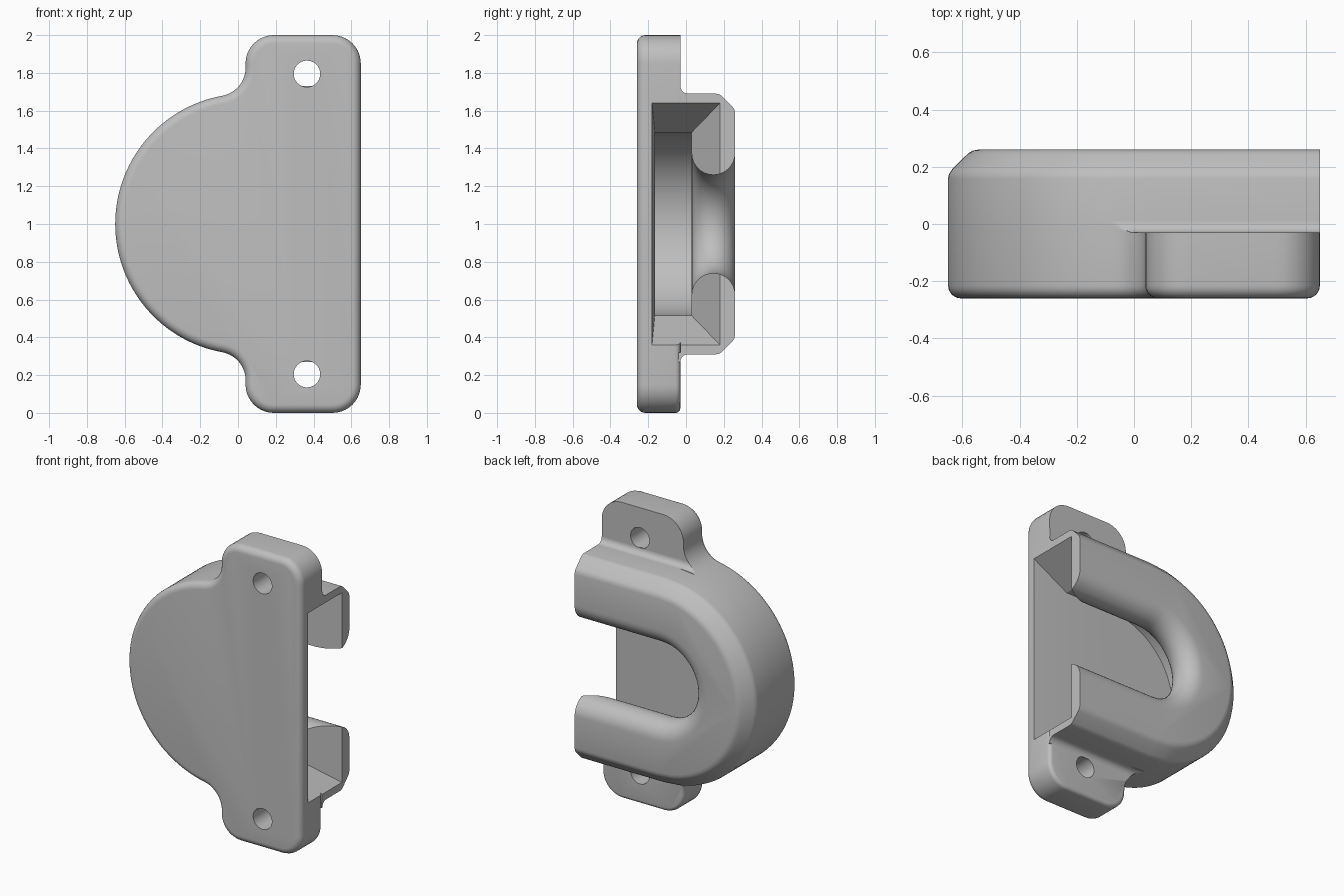
import bpy, bmesh
from math import sin, cos, pi, radians, atan2, sqrt, hypot
from mathutils import Vector

cube = bpy.data.objects.get("Cube")
if cube:
    bpy.data.objects.remove(cube)

grey = bpy.data.materials.new("light grey")
grey.use_nodes = True
colour = (0.52, 0.52, 0.52, 1)
grey.diffuse_color = colour
grey.node_tree.nodes["Principled BSDF"].inputs["Base Color"].default_value = colour

CX, R, END, MID = 0.04, 0.69, 0.65, 1.0   # centre and radius of the round end, open end, mid height
FR = 0.15                                 # corner radius of the tabs
FX, FZ = CX - FR, sqrt((R + FR) ** 2 - FR ** 2)   # centre of the concave corner
A0 = pi / 2 + atan2(FR, FZ)               # where the round end meets that corner


def arc(cx, cz, r, a, b, n):
    return [(cx + r * cos(a + (b - a) * i / n), cz + r * sin(a + (b - a) * i / n))
            for i in range(n + 1)]


def loft(name, rings):
    """Closed solid through rings of equal length."""
    bm = bmesh.new()
    vs = [[bm.verts.new(p) for p in ring] for ring in rings]
    n = len(vs[0])
    for a, b in zip(vs, vs[1:]):
        for i in range(n):
            j = (i + 1) % n
            bm.faces.new((a[i], a[j], b[j], b[i]))
    bm.faces.new(vs[0][::-1])
    bm.faces.new(vs[-1])
    bmesh.ops.recalc_face_normals(bm, faces=bm.faces)
    me = bpy.data.meshes.new(name)
    bm.to_mesh(me)
    bm.free()
    me.materials.append(grey)
    ob = bpy.data.objects.new(name, me)
    bpy.context.collection.objects.link(ob)
    return ob


def u_ring(y, h, end):
    """U shape of half height h, open towards +x."""
    pts = [(end, h), (CX, h)] + arc(CX, 0, h, A0, 2 * pi - A0, 64) + [(CX, -h), (end, -h)]
    return [(x, y, MID + z) for x, z in pts]


def inset(pts, amount):
    """Move a closed outline inwards by amount(z)."""
    out = []
    for i, p in enumerate(pts):
        p0, p, p1 = Vector(pts[i - 1]), Vector(p), Vector(pts[(i + 1) % len(pts)])
        e, f = (p - p0).normalized(), (p1 - p).normalized()
        n, m = Vector((-e.y, e.x)), Vector((-f.y, f.x))
        out.append(p + (n + m) * (amount(p.y) / (1 + n.dot(m))))
    return out


def activate(ob):
    bpy.ops.object.select_all(action='DESELECT')
    ob.select_set(True)
    bpy.context.view_layer.objects.active = ob


def cut(ob, cutters):
    activate(ob)
    for c in cutters:
        m = ob.modifiers.new("cut", 'BOOLEAN')
        m.operation, m.solver, m.object = 'DIFFERENCE', 'EXACT', c
        bpy.ops.object.modifier_apply(modifier=m.name)


# Mounting plate with two rounded tabs
half = (arc(END - FR, 1 - FR, FR, 0, pi / 2, 10)
        + arc(CX + FR, 1 - FR, FR, pi / 2, pi, 10)
        + arc(FX, FZ, FR, 0, atan2(-FZ, -FX + CX), 10)
        + arc(CX, 0, R, A0, pi, 32)[1:])
outline = half + [(x, -z) for x, z in half[-2::-1]]
rings = []
FRONT, BACK, EDGE = -0.26, -0.03, 0.045
for i in range(7):
    t = i / 6 * pi / 2
    pts = inset(outline, lambda z: EDGE * (1 - sin(t)))
    rings.append([(x, FRONT + EDGE * (1 - cos(t)), MID + z) for x, z in pts])
for i in range(5):
    t = i / 4 * pi / 2
    # only the bottom tab has a softened back edge
    soft = lambda z: 0.025 * (1 - cos(t)) * min(1, max(0, (-0.75 - z) / 0.1))
    pts = inset(outline, soft)
    rings.append([(x, BACK - 0.025 * (1 - sin(t)), MID + z) for x, z in pts])
plate = loft("mounting_plate", rings)

# U-shaped housing with a softened chamfer round the back
profile = [(BACK, R), (0.16, R), (0.175, 0.687), (0.19, 0.677), (0.238, 0.629),
           (0.248, 0.618), (0.256, 0.605), (0.26, 0.585)]
housing = loft("housing", [u_ring(y, h, END) for y, h in profile])

# Cavity, flared mouth and round-edged slot
cavity = loft("cavity_cutter", [u_ring(y, 0.485, 0.8) for y in (-0.165, 0.03)])


def mouth_ring(x):
    k = (x - 0.4) / 0.25
    h, y0, y1 = 0.485 + 0.155 * k, -0.165 - 0.015 * k, 0.03 + 0.15 * k
    return [(x, y, MID + z) for y, z in ((y0, -h), (y1, -h), (y1, h), (y0, h))]


mouth = loft("mouth_cutter", [mouth_ring(x) for x in (0.35, 0.72)])
lip = 0.115
slot_profile = [(-0.05, 0.376)]
for i in range(17):
    t = -pi / 2 + pi * i / 16
    slot_profile.append((0.145 + lip * sin(t), 0.375 - lip * cos(t)))
slot_profile.append((0.3, 0.376))
slot = loft("slot_cutter", [u_ring(y, h, 0.9) for y, h in slot_profile])

# Screw holes
holes = [loft("hole_cutter", [[(x, y, z) for x, z in arc(0.365, hz, 0.07, 0, 2 * pi, 40)[:-1]]
                              for y in (-0.4, 0.1)])
         for hz in (0.205, 1.795)]

cut(plate, [cavity, mouth] + holes)
cut(housing, [cavity, mouth, slot])
for c in [cavity, mouth, slot] + holes:
    bpy.data.objects.remove(c)

# Concave fillets where the tabs meet the housing
W = 0.04
D, DA = hypot(FX - CX, FZ), atan2(FZ, FX - CX)


def fillet(name, side):
    stations = [((END, R), (0, 1), W)]
    for i in range(13):
        a = pi / 2 + (A0 - pi / 2) * i / 12
        d = DA - a
        room = D * cos(d) - sqrt(max(0, FR ** 2 - (D * sin(d)) ** 2)) - R
        stations.append(((CX + R * cos(a), R * sin(a)), (cos(a), sin(a)),
                         min(W, max(room, 0.0005))))
    rings = []
    for (x, z), (nx, nz), room in stations:
        sec = [(-0.01, BACK - 0.01), (room, BACK - 0.01)]
        for i in range(9):
            t = pi / 2 * i / 8
            sec.append((min(room, W * (1 - sin(t))), BACK + W * (1 - cos(t))))
        sec.append((-0.01, BACK + W))
        rings.append([(x + nx * o, y, MID + side * (z + nz * o)) for o, y in sec])
    return loft(name, rings)


parts = [plate, housing, fillet("upper_fillet", 1), fillet("lower_fillet", -1)]
for ob in parts:
    activate(ob)
    bpy.ops.object.shade_smooth_by_angle(angle=radians(28))
